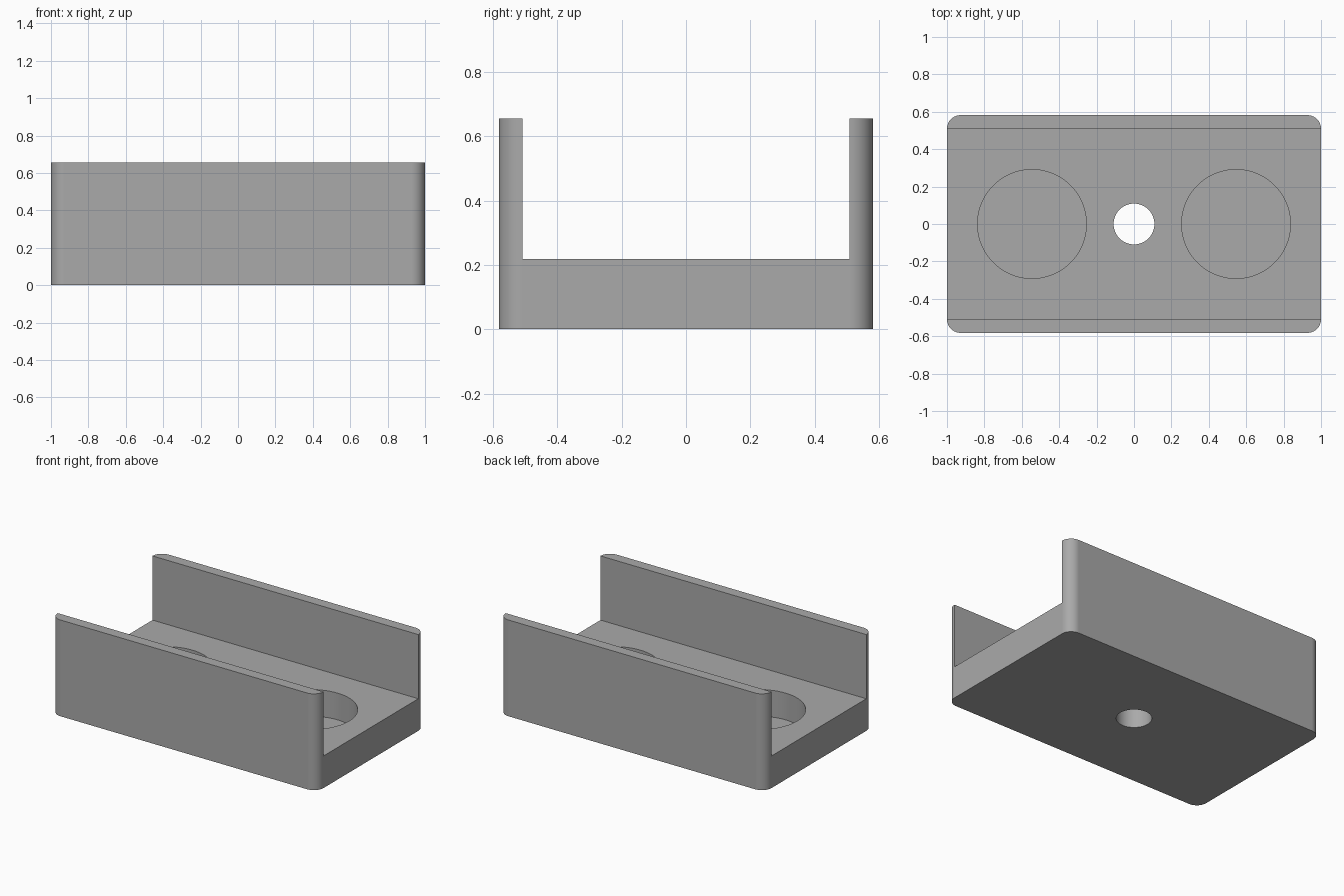
import bpy
import bmesh
from math import cos, sin, pi, radians

cube = bpy.data.objects.get("Cube")
if cube:
    bpy.data.objects.remove(cube, do_unlink=True)

# Everything is a multiple of the wall thickness
WALL = 2 / 27.5
HALF_X, HALF_Y = 1.0, 8 * WALL
HEIGHT, FLOOR = 9 * WALL, 3 * WALL
POCKET_X, POCKET_R, POCKET_DEPTH = 7.5 * WALL, 4 * WALL, 2.5 * WALL
HOLE_R = 1.5 * WALL

grey = bpy.data.materials.new("plain grey")
grey.use_nodes = True
colour = (0.4, 0.4, 0.4, 1)
grey.diffuse_color = colour
grey.node_tree.nodes["Principled BSDF"].inputs["Base Color"].default_value = colour


def prism(name, outline, z0, z1):
    """Extrude a closed outline between two heights."""
    bm = bmesh.new()
    base = bm.faces.new([bm.verts.new((x, y, z0)) for x, y in outline])
    top = bmesh.ops.extrude_face_region(bm, geom=[base])["geom"]
    verts = [v for v in top if isinstance(v, bmesh.types.BMVert)]
    bmesh.ops.translate(bm, verts=verts, vec=(0, 0, z1 - z0))
    bmesh.ops.recalc_face_normals(bm, faces=bm.faces)
    mesh = bpy.data.meshes.new(name)
    bm.to_mesh(mesh)
    bm.free()
    obj = bpy.data.objects.new(name, mesh)
    bpy.context.collection.objects.link(obj)
    mesh.materials.append(grey)
    return obj


def circle(cx, r, n=96):
    return [(cx + r * cos(2 * pi * i / n), r * sin(2 * pi * i / n)) for i in range(n)]


def rounded_rectangle(hx, hy, r, n=16):
    points = []
    for k, (sx, sy) in enumerate([(1, 1), (-1, 1), (-1, -1), (1, -1)]):
        for i in range(n + 1):
            a = (k + i / n) * pi / 2
            points.append((sx * (hx - r) + r * cos(a), sy * (hy - r) + r * sin(a)))
    return points


# Block with rounded upright corners
holder = prism("channel_holder", rounded_rectangle(HALF_X, HALF_Y, WALL), 0, HEIGHT)

# Open channel, two round pockets and a central through hole
inner = HALF_Y - WALL
channel = [(-2, -inner), (2, -inner), (2, inner), (-2, inner)]
cutters = [
    prism("channel_cutter", channel, FLOOR, 1),
    prism("hole_cutter", circle(0, HOLE_R), -1, FLOOR + 0.1),
]
for side in (-1, 1):
    cutters.append(prism("pocket_cutter", circle(side * POCKET_X, POCKET_R),
                         FLOOR - POCKET_DEPTH, FLOOR + 0.1))

bpy.ops.object.select_all(action="DESELECT")
bpy.context.view_layer.objects.active = holder
holder.select_set(True)
for cutter in cutters:
    cut = holder.modifiers.new("cut", "BOOLEAN")
    cut.operation = "DIFFERENCE"
    cut.solver = "EXACT"
    cut.object = cutter
    bpy.ops.object.modifier_apply(modifier=cut.name)
    bpy.data.objects.remove(cutter, do_unlink=True)

# Smooth curved walls, crisp edges, flat large faces
bpy.ops.object.shade_smooth_by_angle(angle=radians(30))
holder.modifiers.new("flat_faces", "WEIGHTED_NORMAL").keep_sharp = True
